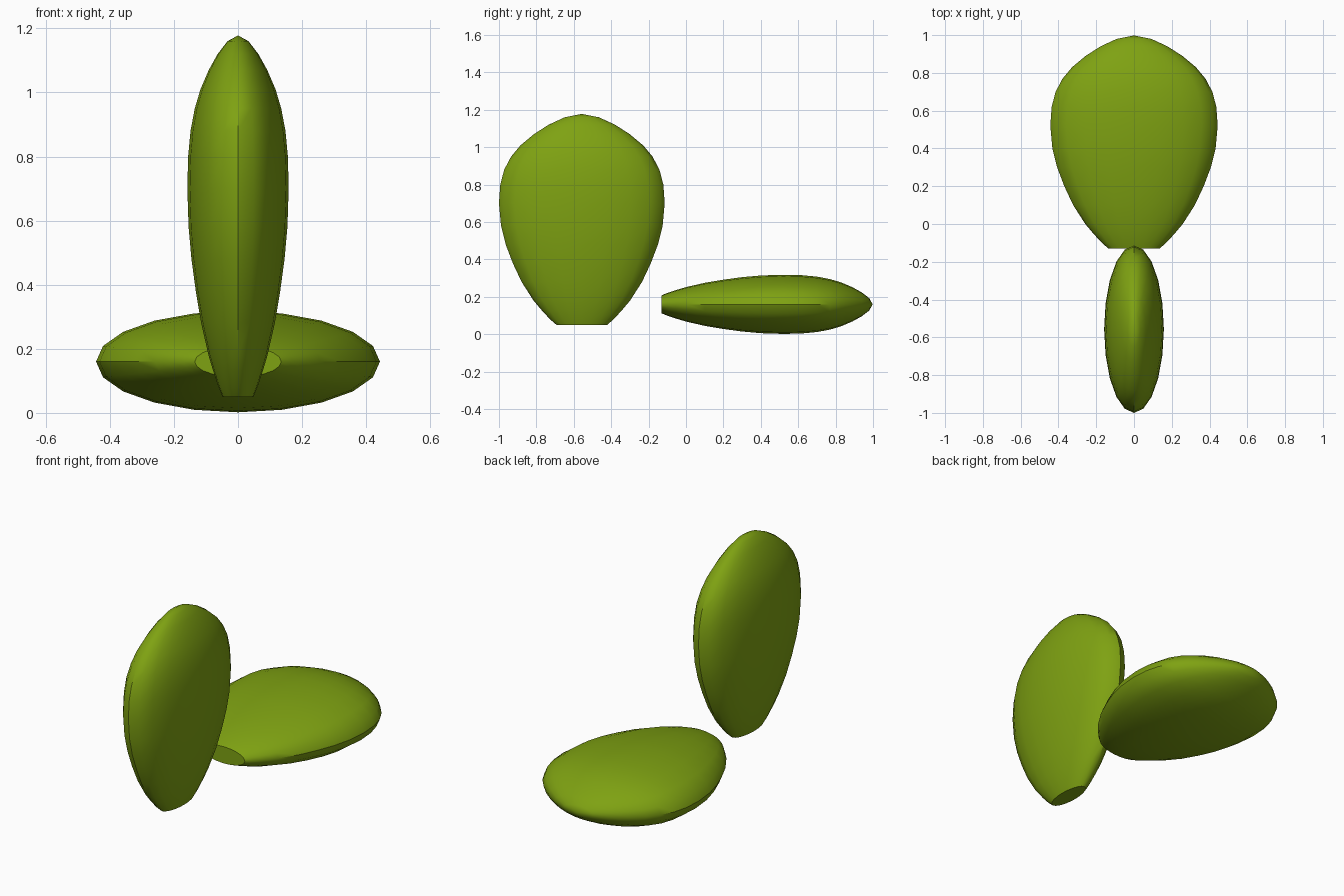
import bpy, bmesh, math
from mathutils import Matrix, Vector

if "Cube" in bpy.data.objects:
    bpy.data.objects.remove(bpy.data.objects["Cube"])

green = bpy.data.materials.new("cactus green")
green.diffuse_color = (0.21, 0.36, 0.006, 1)
green.use_nodes = True
green.node_tree.nodes["Principled BSDF"].inputs["Base Color"].default_value = green.diffuse_color

SIDES = 20
FLATNESS = 0.357
# (distance from cut base, half width) of one pad
PROFILE = [(0, 0.135), (0.03, 0.17), (0.08, 0.216), (0.13, 0.258), (0.23, 0.322),
           (0.33, 0.369), (0.43, 0.407), (0.53, 0.432), (0.65, 0.443),
           (0.75, 0.436), (0.83, 0.415), (0.90, 0.378), (0.96, 0.328),
           (1.02, 0.256), (1.07, 0.178), (1.11, 0.092)]
TIP = 1.128


def pad(name, matrix):
    """Flattened, lofted pad: width on x, thickness on y, length on z."""
    bm = bmesh.new()
    rings = []
    for z, r in PROFILE:
        rings.append([bm.verts.new((r * math.cos(a), r * FLATNESS * math.sin(a), z))
                      for a in (2 * math.pi * i / SIDES for i in range(SIDES))])
    tip = bm.verts.new((0, 0, TIP))
    for low, high in zip(rings, rings[1:]):
        for i in range(SIDES):
            j = (i + 1) % SIDES
            bm.faces.new((low[i], low[j], high[j], high[i]))
    for i in range(SIDES):
        bm.faces.new((rings[-1][i], rings[-1][(i + 1) % SIDES], tip))
    bm.faces.new(rings[0][::-1])  # flat cut base
    bm.transform(matrix)
    bmesh.ops.recalc_face_normals(bm, faces=bm.faces)
    mesh = bpy.data.meshes.new(name)
    bm.to_mesh(mesh)
    bm.free()
    mesh.materials.append(green)
    obj = bpy.data.objects.new(name, mesh)
    bpy.context.collection.objects.link(obj)
    bpy.ops.object.select_all(action='DESELECT')
    obj.select_set(True)
    bpy.context.view_layer.objects.active = obj
    bpy.ops.object.shade_smooth_by_angle(angle=math.radians(40))
    return obj


# Upright pad, wide along y
pad("upright_pad", Matrix.Translation(Vector((0, -0.557, 0.05))) @ Matrix.Rotation(math.pi / 2, 4, 'Z'))
# Lying pad, pointing to +y
pad("lying_pad", Matrix.Translation(Vector((0, -0.13, 0.16))) @ Matrix.Rotation(-math.pi / 2, 4, 'X'))
